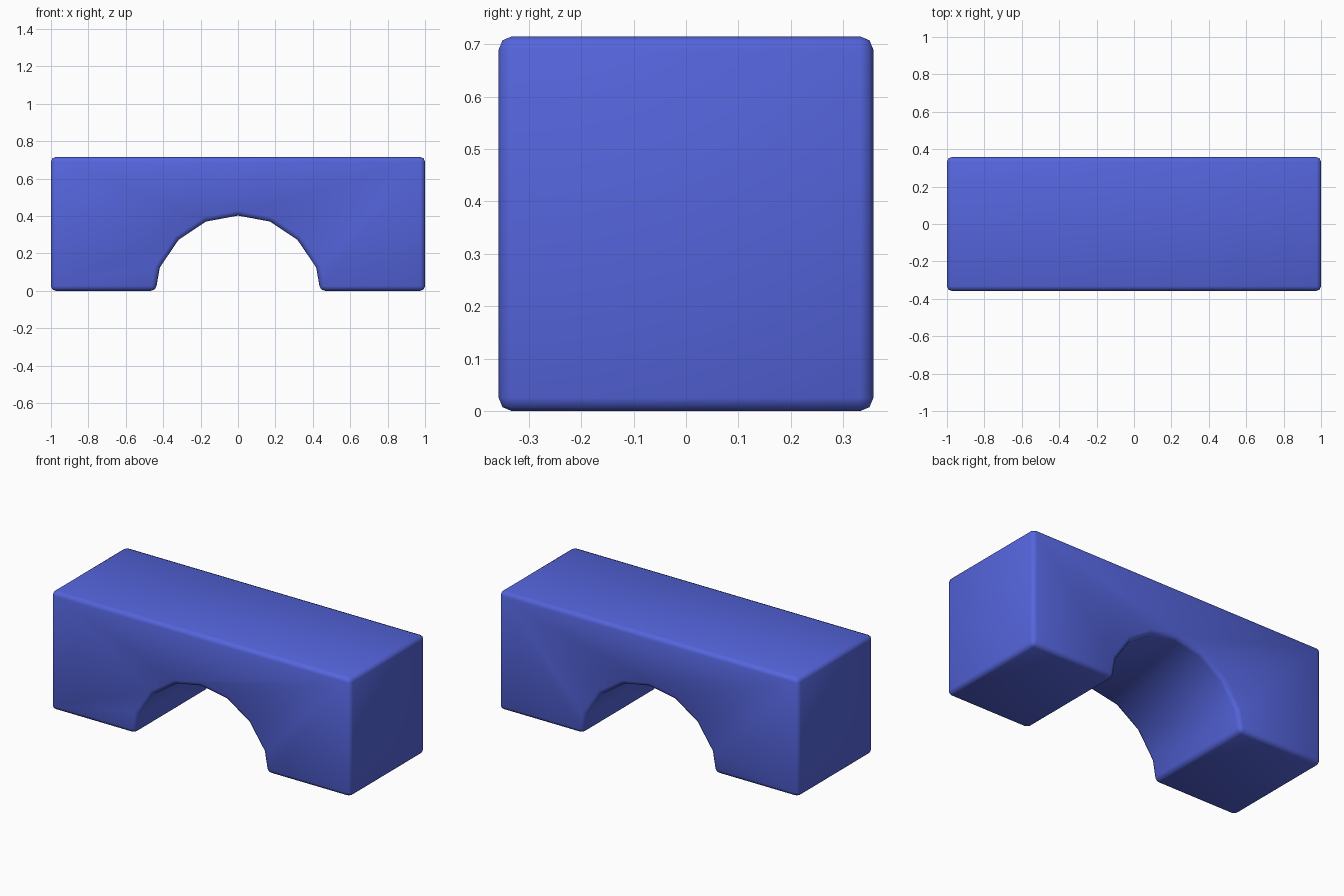
import bpy, bmesh

if "Cube" in bpy.data.objects:
    bpy.data.objects.remove(bpy.data.objects["Cube"])

HEIGHT = 0.715
HALF_DEPTH = 0.3575

# Right half of the arch opening, from floor to just before the crown
half_arch = [(0.44, 0.0), (0.418, 0.125), (0.318, 0.272), (0.172, 0.37)]

# Full front outline: mirrored arch plus outer rectangle
profile = ([(-x, z) for x, z in half_arch] + [(0.0, 0.402)] + half_arch[::-1]
           + [(1.0, 0.0), (1.0, HEIGHT), (-1.0, HEIGHT), (-1.0, 0.0)])

# Extrude the outline through the depth
bm = bmesh.new()
face = bm.faces.new([bm.verts.new((x, -HALF_DEPTH, z)) for x, z in profile])
ext = bmesh.ops.extrude_face_region(bm, geom=[face])
for v in ext["geom"]:
    if isinstance(v, bmesh.types.BMVert):
        v.co.y = HALF_DEPTH
bmesh.ops.recalc_face_normals(bm, faces=bm.faces[:])

mesh = bpy.data.meshes.new("arch_block")
bm.to_mesh(mesh)
bm.free()
block = bpy.data.objects.new("arch_block", mesh)
bpy.context.collection.objects.link(block)

# Soft rounded edges, leaving the shallow arch facets unbevelled
bevel = block.modifiers.new("rounded_edges", "BEVEL")
bevel.width = 0.025
bevel.segments = 2
bevel.limit_method = "ANGLE"
bevel.angle_limit = 0.524
mesh.polygons.foreach_set("use_smooth", [True] * len(mesh.polygons))

# Blue paint
paint = bpy.data.materials.new("blue_paint")
paint.diffuse_color = (0.09, 0.13, 0.72, 1.0)
paint.use_nodes = True
paint.node_tree.nodes["Principled BSDF"].inputs["Base Color"].default_value = paint.diffuse_color
mesh.materials.append(paint)
